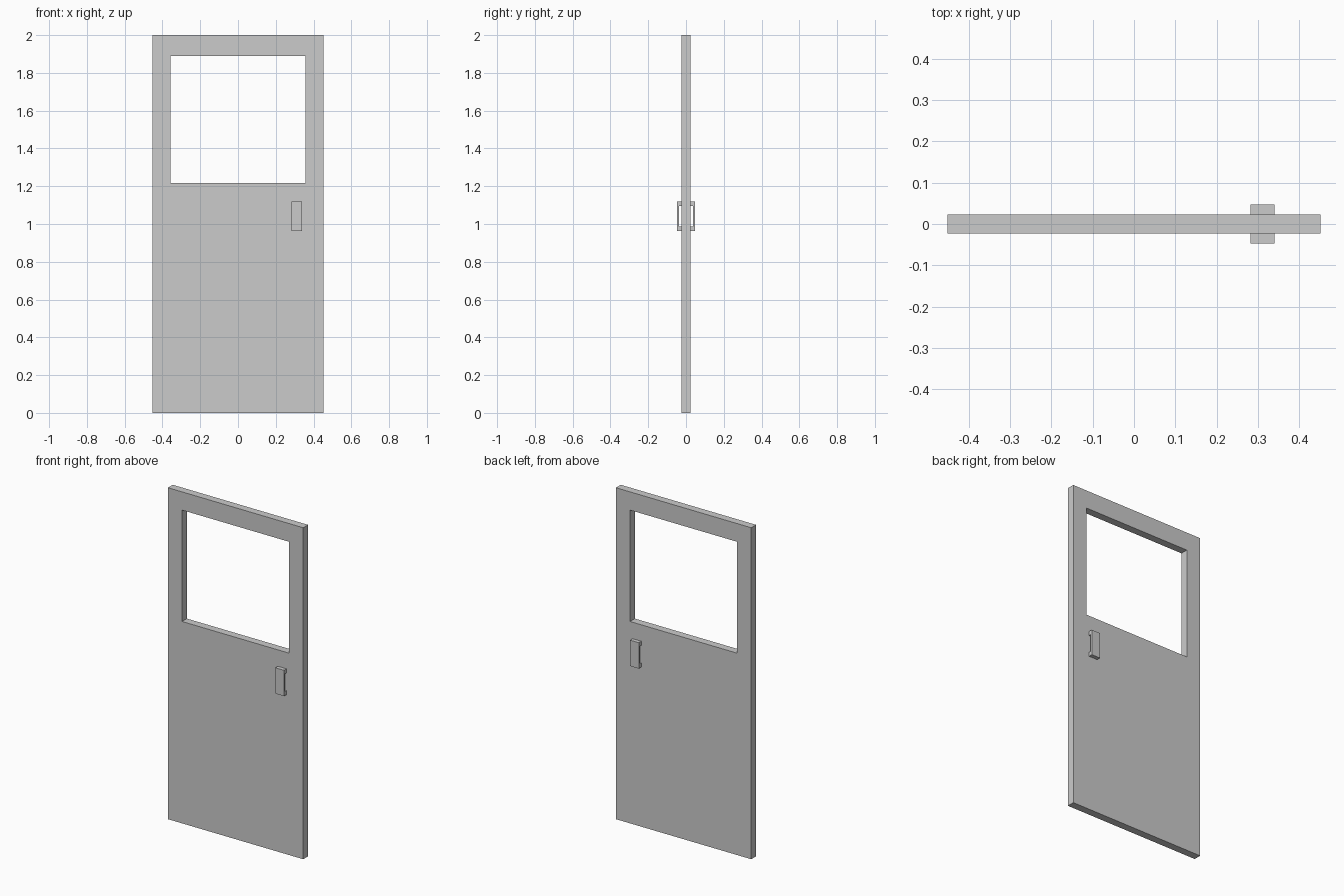
import bpy, bmesh

if "Cube" in bpy.data.objects:
    bpy.data.objects.remove(bpy.data.objects["Cube"])

HALF_T = 0.023  # half the door thickness


def link(name, bm):
    bmesh.ops.recalc_face_normals(bm, faces=bm.faces)
    mesh = bpy.data.meshes.new(name)
    bm.to_mesh(mesh)
    bm.free()
    obj = bpy.data.objects.new(name, mesh)
    bpy.context.collection.objects.link(obj)
    return obj


def extrude(bm, faces, vec):
    res = bmesh.ops.extrude_face_region(bm, geom=faces)
    verts = [v for v in res["geom"] if isinstance(v, bmesh.types.BMVert)]
    bmesh.ops.translate(bm, verts=verts, vec=vec)


def rect(bm, x, z0, z1):
    return [bm.verts.new((px, -HALF_T, pz))
            for px, pz in ((-x, z0), (x, z0), (x, z1), (-x, z1))]


# Door slab: a flat ring around the window, extruded to full thickness
bm = bmesh.new()
outer = rect(bm, 0.4515, 0.0, 2.0)
inner = rect(bm, 0.357, 1.218, 1.89)
ring = [bm.faces.new((outer[i], outer[(i + 1) % 4], inner[(i + 1) % 4], inner[i]))
        for i in range(4)]
extrude(bm, ring, (0, 2 * HALF_T, 0))
link("door_panel", bm)

# Pull handle: C-shaped side profile extruded across, mirrored to the back
bm = bmesh.new()
y_out, y_in = -0.047, -0.036
profile = [(-HALF_T, 0.963), (y_out, 0.963), (y_out, 1.119), (-HALF_T, 1.119),
           (-HALF_T, 1.094), (y_in, 1.094), (y_in, 0.988), (-HALF_T, 0.988)]
side = bm.faces.new([bm.verts.new((0.282, y, z)) for y, z in profile])
extrude(bm, [side], (0.058, 0, 0))
handle = link("pull_handles", bm)
mirror = handle.modifiers.new("both_sides", 'MIRROR')
mirror.use_axis = (False, True, False)
mirror.use_mirror_merge = False
